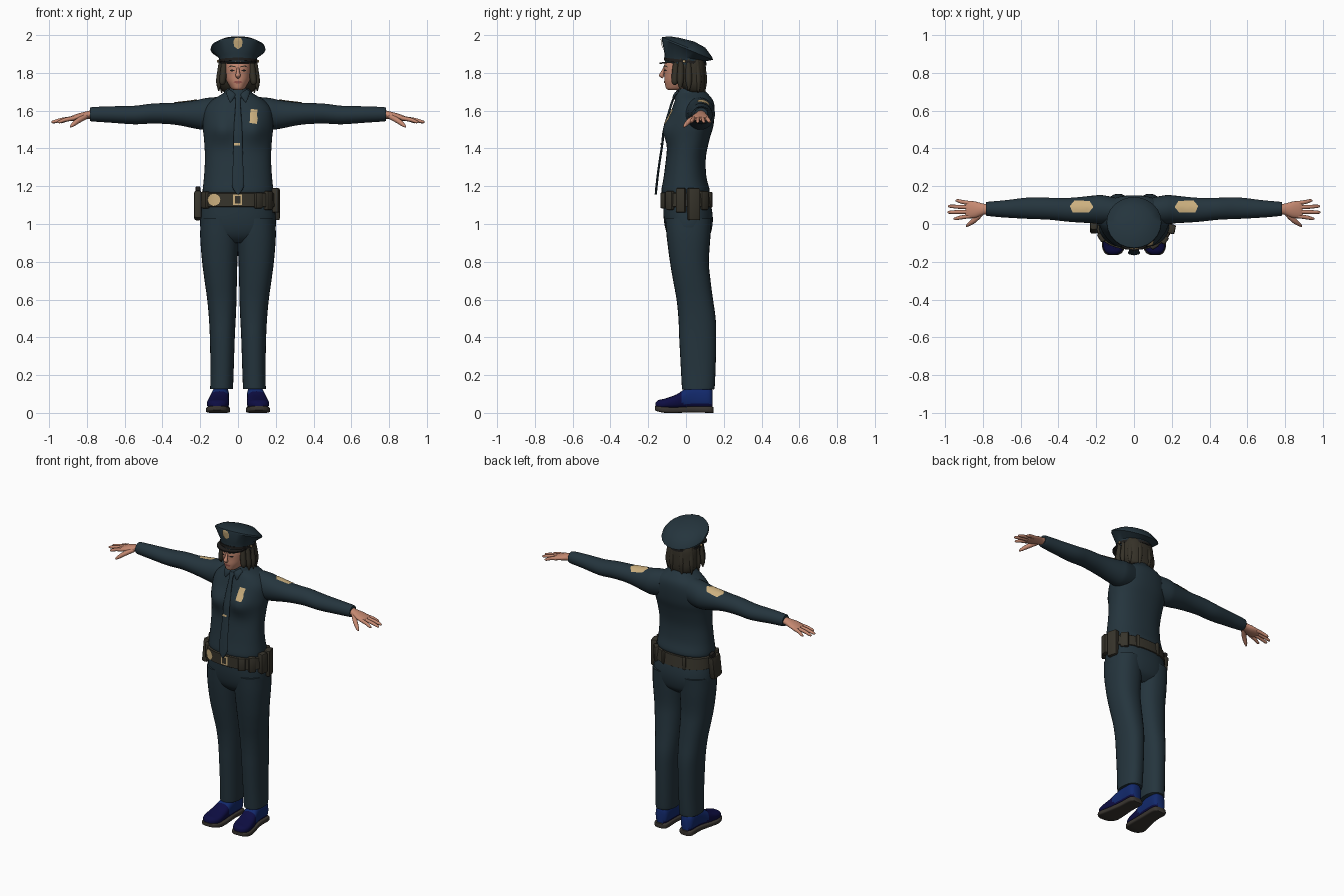
import bpy, bmesh, math
from mathutils import Vector, Matrix
from mathutils.bvhtree import BVHTree


def mat(name, r, g, b):
    m = bpy.data.materials.new(name)
    m.diffuse_color = (r, g, b, 1)
    return m


NAVY = mat("uniform navy", 0.018, 0.035, 0.047)
SKIN = mat("skin", 0.56, 0.25, 0.165)
HAIR = mat("dark hair", 0.036, 0.031, 0.021)
LEATHER = mat("belt leather", 0.038, 0.034, 0.024)
GOLD = mat("tan gold", 0.60, 0.43, 0.21)
BLUE = mat("shoe blue", 0.006, 0.022, 0.15)
TOE = mat("shoe dark blue", 0.004, 0.004, 0.055)
SOLE = mat("sole brown", 0.042, 0.036, 0.03)
LIPS = mat("lips", 0.34, 0.10, 0.08)
DARK = mat("near black", 0.014, 0.013, 0.012)


def finish(bm, name, mats, mirror=False, angle=50):
    bmesh.ops.recalc_face_normals(bm, faces=bm.faces)
    me = bpy.data.meshes.new(name)
    bm.to_mesh(me)
    bm.free()
    ob = bpy.data.objects.new(name, me)
    bpy.context.collection.objects.link(ob)
    for m in mats:
        me.materials.append(m)
    if mirror:
        ob.modifiers.new("mirror", "MIRROR")
    bpy.ops.object.select_all(action="DESELECT")
    ob.select_set(True)
    bpy.context.view_layer.objects.active = ob
    bpy.ops.object.shade_smooth_by_angle(angle=math.radians(angle))
    return ob


def catmull(a, b, c, d, t):
    return (b * 2 + (c - a) * t + (a * 2 - b * 5 + c * 4 - d) * t * t
            + (b * 3 - a - c * 3 + d) * t ** 3) * 0.5


def loft(name, rings, mats, n=28, steps=4, power=2.0, mirror=False, shape=None, rule=None, angle=50):
    """Skin a row of (centre, u, v) superellipse rings, smoothed along its length."""
    rings = [tuple(Vector(p) for p in r) for r in rings]
    dense, last = [], len(rings) - 1
    for i in range(last):
        q = [rings[min(max(i + k, 0), last)] for k in (-1, 0, 1, 2)]
        dense += [[catmull(*[r[j] for r in q], s / steps) for j in range(3)] for s in range(steps)]
    dense.append(rings[-1])
    bm, loops = bmesh.new(), []
    for c, u, v in dense:
        row = []
        for k in range(n):
            a = math.tau * k / n
            co, si = math.cos(a), math.sin(a)
            p = c + u * math.copysign(abs(co) ** (2 / power), co) + v * math.copysign(abs(si) ** (2 / power), si)
            row.append(bm.verts.new(shape(p) if shape else p))
        loops.append(row)
    for A, B in zip(loops, loops[1:]):
        for k in range(n):
            bm.faces.new((A[k], A[(k + 1) % n], B[(k + 1) % n], B[k]))
    bm.faces.new(loops[0])
    bm.faces.new(loops[-1])
    if rule:
        for f in bm.faces:
            f.material_index = rule(f.calc_center_median())
    return finish(bm, name, mats, mirror, angle)


def zr(z, front, back, x0, x1=None):
    if x1 is None:
        x0, x1 = -x0, x0
    return ((x0 + x1) / 2, (front + back) / 2, z), ((x1 - x0) / 2, 0, 0), (0, (back - front) / 2, 0)


def xr(x, y, z, ry, rz):
    return (x, y, z), (0, ry, 0), (0, 0, rz)


def yr(y, x, w, z0, z1):
    return (x, y, (z0 + z1) / 2), (w, 0, 0), (0, 0, (z1 - z0) / 2)


def tube(name, pts, m, flat=1.0, mirror=True, n=12):
    """Tapered tube through (x, y, z, radius) points."""
    rings, P = [], [Vector(p[:3]) for p in pts]
    for i, p in enumerate(pts):
        d = (P[min(i + 1, len(P) - 1)] - P[max(i - 1, 0)]).normalized()
        u = d.cross(Vector((0, 1, 0) if abs(d.y) < 0.8 else (0, 0, 1))).normalized()
        rings.append((P[i], u * p[3], d.cross(u) * p[3] * flat))
    return loft(name, rings, [m], n=n, steps=3, mirror=mirror)


def box(name, loc, size, m, turn=0, tilt=0, bevel=0.008):
    bm = bmesh.new()
    bmesh.ops.create_cube(bm, size=1)
    bmesh.ops.scale(bm, vec=size, verts=bm.verts)
    bmesh.ops.bevel(bm, geom=bm.edges[:], offset=bevel, segments=2, affect="EDGES", profile=0.5)
    M = Matrix.Translation(loc) @ Matrix.Rotation(turn, 4, "Z") @ Matrix.Rotation(tilt, 4, "X")
    bmesh.ops.transform(bm, matrix=M, verts=bm.verts)
    return finish(bm, name, [m], angle=35)


def decal(name, target, pts, m, lift=0.004, down=False, mirror=False):
    """Thin plate with a flat outline, projected onto a part from the front or from above."""
    tree = BVHTree.FromPolygons([v.co for v in target.data.vertices],
                                [p.vertices for p in target.data.polygons])
    mid = sum((Vector(p) for p in pts), Vector((0, 0))) / len(pts)
    ray = Vector((0, 0, -1)) if down else Vector((0, 1, 0))
    bm = bmesh.new()

    def put(p):
        o = Vector((p.x, p.y, 3)) if down else Vector((p.x, -2, p.y))
        hit = tree.ray_cast(o, ray)[0] or tree.find_nearest(o + ray * 1.9)[0]
        return bm.verts.new(hit - ray * lift)

    fine = [Vector(p).lerp(Vector(q), t) for p, q in zip(pts, pts[1:] + pts[:1]) for t in (0, 0.5)]
    loops = [[put(mid.lerp(p, s)) for p in fine] for s in (1, 0.6, 0.25)]
    for A, B in zip(loops, loops[1:]):
        for k in range(len(A)):
            j = (k + 1) % len(A)
            bm.faces.new((A[k], A[j], B[j], B[k]))
    bm.faces.new(loops[-1])
    return finish(bm, name, [m], mirror)


def oval(x, y, rx, ry, n=10):
    return [(x + rx * math.cos(math.tau * k / n), y + ry * math.sin(math.tau * k / n)) for k in range(n)]


# Shirt, with the bust pushed forward
def bust(p):
    if p.y < 0.03:
        for s in (-1, 1):
            p.y -= 0.043 * math.exp(-((p.x - s * 0.085) ** 2 + (p.z - 1.5) ** 2) / 0.005)
    return p


shirt = loft("shirt", [zr(1.16, -.125, .115, .183), zr(1.18, -.13, .125, .187), zr(1.25, -.118, .108, .18),
                       zr(1.35, -.105, .105, .175), zr(1.45, -.092, .125, .18), zr(1.52, -.085, .145, .187),
                       zr(1.6, -.075, .152, .18), zr(1.65, -.06, .145, .145), zr(1.685, -.05, .12, .09),
                       zr(1.705, -.045, .10, .06)], [NAVY], n=48, power=2.25, shape=bust)

# Sleeves and shoulder patches
sleeve = loft("sleeve", [xr(.10, .07, 1.59, .07, .083), xr(.17, .076, 1.583, .077, .084), xr(.22, .077, 1.58, .073, .076),
                         xr(.335, .075, 1.584, .064, .058), xr(.45, .081, 1.585, .058, .053),
                         xr(.55, .084, 1.577, .057, .049), xr(.68, .08, 1.58, .046, .043),
                         xr(.77, .08, 1.581, .038, .038), xr(.785, .08, 1.581, .034, .034)], [NAVY], mirror=True)
decal("shoulder_patch", sleeve, [(.215, .09), (.235, .122), (.315, .125), (.34, .095), (.325, .062), (.24, .06)],
      GOLD, down=True, mirror=True)

# Hands
loft("palm", [xr(.77, .08, 1.581, .027, .023), xr(.80, .078, 1.576, .03, .021), xr(.84, .076, 1.568, .043, .019),
              xr(.88, .076, 1.559, .046, .014), xr(.892, .076, 1.557, .04, .009)], [SKIN], n=20, mirror=True)
for name, y0, x1, y1 in (("index", .042, .955, .028), ("middle", .065, .988, .062),
                         ("ring", .088, .984, .094), ("little", .11, .945, .124)):
    xm = (.875 + x1) / 2
    tube(name + "_finger", [(.865, y0, 1.561, .011), (xm, (y0 + y1) / 2, 1.552, .0105),
                            (x1 - .01, y1, 1.541, .008), (x1, y1, 1.539, .003)], SKIN)
tube("thumb", [(.805, .06, 1.57, .014), (.845, .02, 1.548, .014), (.875, -.002, 1.525, .010),
               (.888, -.012, 1.514, .004)], SKIN)

# Trousers
loft("trouser_seat", [zr(.90, -.06, .085, .10), zr(.93, -.09, .12, .17), zr(.97, -.108, .136, .197),
                      zr(1.03, -.118, .142, .2), zr(1.1, -.12, .132, .192), zr(1.17, -.12, .11, .18)],
     [NAVY], n=40, power=2.3)
loft("trouser_leg", [zr(.125, -.02, .148, .028, .147), zr(.14, -.022, .152, .026, .147), zr(.25, -.028, .157, .022, .146),
                     zr(.4, -.036, .16, .017, .149), zr(.5, -.04, .157, .012, .154), zr(.6, -.05, .143, .008, .163),
                     zr(.7, -.068, .13, .006, .177), zr(.8, -.085, .121, .003, .19), zr(.93, -.102, .129, -.004, .2),
                     zr(1.03, -.11, .135, -.004, .197)], [NAVY], power=2.3, mirror=True)

# Shoes
loft("shoe_sole", [yr(.145, .092, .03, 0, .03), yr(.125, .092, .047, 0, .035), yr(.04, .094, .048, .002, .035),
                   yr(-.05, .101, .059, 0, .03), yr(-.11, .107, .063, 0, .032), yr(-.15, .11, .048, .008, .036),
                   yr(-.165, .111, .024, .014, .036)], [SOLE], power=5, mirror=True)
loft("shoe_upper", [yr(.14, .092, .026, .02, .12), yr(.12, .092, .043, .02, .14), yr(.05, .092, .045, .02, .145),
                    yr(.0, .096, .048, .02, .13), yr(-.05, .102, .055, .02, .098), yr(-.11, .107, .058, .02, .076),
                    yr(-.145, .11, .044, .02, .068), yr(-.161, .111, .02, .025, .055)], [BLUE, TOE], power=2.6,
     mirror=True, rule=lambda c: 1 if c.y < -.03 or c.z < .05 else 0)

# Duty belt, buckle, cuff case disc, pouches and holster
belt = loft("belt", [zr(1.09, -.133, .137, .2), zr(1.092, -.136, .14, .203), zr(1.162, -.136, .13, .198),
                     zr(1.166, -.13, .125, .19)], [LEATHER], n=40, steps=1, power=2.3, angle=35)
decal("buckle_frame", belt, [(-.026, 1.1), (.022, 1.1), (.022, 1.157), (-.026, 1.157)], GOLD)
decal("buckle_centre", belt, [(-.017, 1.108), (.013, 1.108), (.013, 1.149), (-.017, 1.149)], LEATHER, lift=.007)
decal("cuff_disc", belt, oval(-.127, 1.128, .034, .034, 14), GOLD, lift=.008)
for name, deg, z, size in (("radio_pouch", 16, 1.105, (.04, .065, .17)), ("side_pouch", -12, 1.125, (.04, .05, .13)),
                           ("magazine_pouch", -38, 1.125, (.035, .045, .10)), ("front_pouch", -58, 1.125, (.03, .045, .085)),
                           ("rear_pouch", 42, 1.125, (.03, .05, .10)), ("belt_keeper", 68, 1.128, (.02, .025, .085)),
                           ("left_keeper", 112, 1.128, (.02, .025, .085)), ("left_pouch", 212, 1.128, (.03, .05, .09))):
    a = math.radians(deg)
    box(name, (.203 * math.cos(a), .002 + .137 * math.sin(a), z), size, LEATHER, a)
box("holster", (-.213, .0, 1.098), (.04, .085, .15), LEATHER, tilt=-.15, bevel=.012)
box("holster_grip", (-.212, .025, 1.17), (.026, .04, .055), DARK, tilt=-.3)

# Tie with clip, collar and chest badge
tie = loft("tie", [((0, y, z), (w, 0, 0), (0, .006, 0)) for z, y, w in
                   ((1.685, -.056, .02), (1.65, -.072, .013), (1.6, -.088, .016), (1.54, -.106, .02),
                    (1.48, -.12, .023), (1.42, -.126, .024), (1.3, -.144, .028), (1.2, -.156, .031), (1.155, -.16, .003))],
           [NAVY], n=12, mirror=False, power=3)
decal("tie_clip", tie, [(-.022, 1.417), (.01, 1.417), (.01, 1.43), (-.022, 1.43)], GOLD)
decal("chest_badge", shirt, [(.062, 1.535), (.1, 1.53), (.105, 1.56), (.1, 1.575), (.104, 1.605), (.068, 1.61),
                             (.063, 1.58)], GOLD, lift=.006)
loft("collar", [zr(1.66, -.062, .125, .095), zr(1.685, -.06, .115, .08), zr(1.715, -.046, .095, .064),
                zr(1.717, -.04, .09, .058)], [NAVY], steps=3)
tube("collar_wing", [(.055, -.04, 1.705, .012), (.035, -.062, 1.68, .022), (.042, -.073, 1.645, .003)], NAVY, flat=.3)

# Head and neck
loft("neck", [zr(1.66, -.045, .075, .052), zr(1.71, -.045, .07, .047), zr(1.77, -.055, .07, .047)], [SKIN])
face = loft("face", [zr(1.709, -.09, -.03, .018), zr(1.716, -.104, .01, .034), zr(1.735, -.11, .04, .048),
                     zr(1.76, -.114, .06, .061), zr(1.79, -.115, .08, .069), zr(1.83, -.117, .09, .073),
                     zr(1.875, -.108, .09, .072)], [SKIN], n=36, power=2.2)
tube("nose", [(0, -.114, 1.828, .006), (0, -.123, 1.805, .009), (0, -.13, 1.787, .0135), (0, -.12, 1.777, .009)],
     SKIN, mirror=False)
decal("lips", face, oval(0, 1.751, .023, .007), LIPS, .003)
decal("eye", face, oval(.031, 1.813, .013, .0045), DARK, .002, mirror=True)
decal("eyebrow", face, [(.012, 1.829), (.04, 1.835), (.052, 1.829), (.04, 1.840), (.012, 1.835)], HAIR, .003, mirror=True)

# Bobbed hair with loose locks
loft("hair", [zr(1.695, .015, .085, .06), zr(1.705, -.005, .098, .082), zr(1.74, -.035, .105, .1),
              zr(1.79, -.055, .106, .101), zr(1.84, -.062, .104, .098), zr(1.875, -.06, .095, .09)],
     [HAIR], power=2.5)
for i, (x, y, z) in enumerate(((.083, -.06, 1.735), (.1, -.03, 1.712), (.1, .015, 1.705), (.085, .065, 1.695),
                               (.035, .095, 1.685))):
    tube("hair_lock_%d" % i, [(x * .85, y * .85, 1.875, .014), (x * .93, y * .95, 1.8, .018),
                              (x, y, 1.75, .016), (x * 1.02, y, z, .003)], HAIR)

# Peaked cap, visor, badge and strap buttons
cap = loft("cap", [((0, y, z), (rx, 0, 0), (0, ry, dz)) for y, z, rx, ry, dz in
                   ((-.004, 1.843, .098, .108, -.012), (-.004, 1.882, .102, .11, -.02), (.007, 1.925, .146, .136, -.056),
                    (.007, 1.935, .143, .133, -.054), (.006, 1.964, .1, .096, -.03), (.003, 1.976, .04, .04, -.01))],
           [NAVY], n=24, steps=1, angle=35)
loft("cap_strap", [((0, -.004, z), (.104, 0, 0), (0, .113, -.013)) for z in (1.853, 1.868)], [DARK], steps=1)
loft("visor", [((0, -.062, z), (.096, 0, 0), (0, .078, .008)) for z in (1.855, 1.863)], [DARK], steps=1)
decal("cap_badge", cap, [(0, 1.925), (.02, 1.94), (.025, 1.965), (.018, 1.983), (0, 1.988), (-.018, 1.983),
                         (-.025, 1.965), (-.02, 1.94)], GOLD, .006)
tube("strap_button", [(.1, -.01, 1.862, .007), (.109, -.01, 1.862, .007), (.111, -.01, 1.862, .003)], GOLD)
